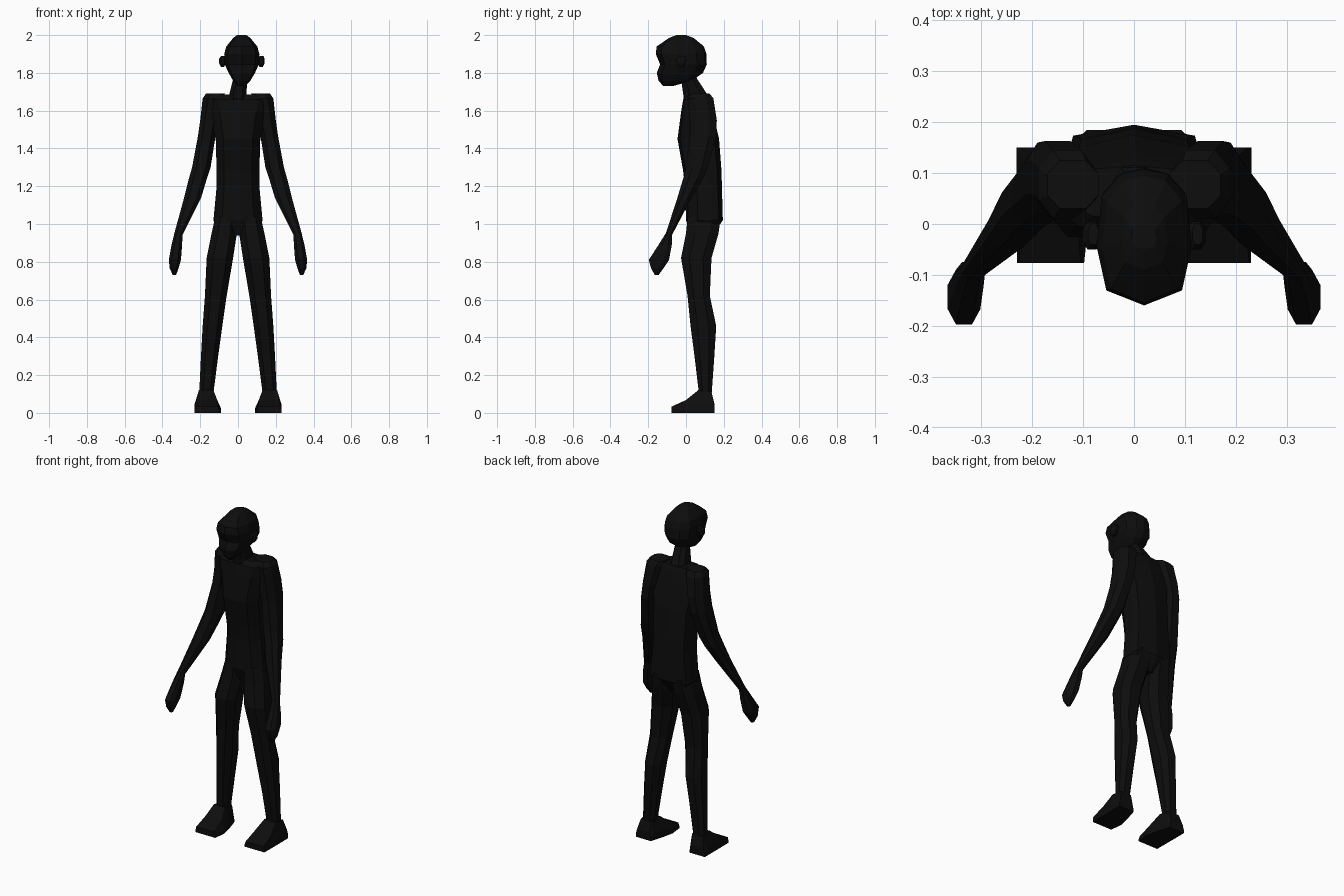
import bpy, bmesh

black = bpy.data.materials.new("near_black")
black.diffuse_color = (0.004, 0.004, 0.004, 1)


def sym(half):
    """Mirror a half section (front centre to back centre) across x."""
    return half + [(-x, y) for x, y in reversed(half) if x > 0]


# Unit cross-sections, scaled into each ring's box
TRUNK = sym([(0, -1), (.65, -.88), (1, -.35), (1, .4), (.92, .78), (0, 1)])
SKULL = sym([(0, -1), (.8, -.78), (1, -.15), (.9, .6), (.5, .92), (0, 1)])
LIMB = sym([(.5, -1), (1, -.45), (1, .45), (.5, 1)])


def build(name, loops, mirror=False):
    """Skin a closed mesh through loops of points."""
    bm = bmesh.new()
    rows = [[bm.verts.new(p) for p in loop] for loop in loops]
    n = len(rows[0])
    for a, b in zip(rows, rows[1:]):
        for i in range(n):
            j = (i + 1) % n
            bm.faces.new((a[i], a[j], b[j], b[i]))
    bm.faces.new(rows[0])
    bm.faces.new(rows[-1])
    bmesh.ops.recalc_face_normals(bm, faces=bm.faces)
    me = bpy.data.meshes.new(name)
    bm.to_mesh(me)
    bm.free()
    me.materials.append(black)
    ob = bpy.data.objects.new(name, me)
    bpy.context.collection.objects.link(ob)
    if mirror:
        ob.modifiers.new("mirror", 'MIRROR')
    return ob


def stack(name, section, rings, mirror=False):
    """Rings are (z, x min, x max, y min, y max)."""
    build(name, [[((x0 + x1) / 2 + u * (x1 - x0) / 2,
                   (y0 + y1) / 2 + v * (y1 - y0) / 2, z) for u, v in section]
                 for z, x0, x1, y0, y1 in rings], mirror)


# Torso: pelvis up to the shoulder line
stack("torso", TRUNK, [
    (.94, -.09, .09, .03, .14),
    (1.02, -.13, .13, .00, .195),
    (1.20, -.113, .113, -.005, .19),
    (1.28, -.113, .113, -.015, .188),
    (1.45, -.118, .118, -.045, .175),
    (1.60, -.15, .15, -.025, .14),
    (1.66, -.16, .16, -.015, .125),
    (1.685, -.13, .13, .01, .115)])

# Neck, leaning forward
stack("neck", LIMB, [
    (1.64, -.055, .055, -.01, .12),
    (1.69, -.045, .045, -.015, .11),
    (1.79, -.02, .05, -.03, .045)])

# Head, slightly off centre
stack("head", SKULL, [
    (1.73, .0, .04, -.12, -.07),
    (1.758, -.025, .065, -.145, .03),
    (1.80, -.05, .09, -.155, .09),
    (1.845, -.07, .11, -.137, .11),
    (1.90, -.073, .113, -.16, .108),
    (1.94, -.062, .102, -.155, .095),
    (1.985, -.025, .065, -.09, .04),
    (2.0, -.005, .045, -.05, .0)])

# Ears
for side, label in ((-1, "right"), (1, "left")):
    a, b = sorted((.02 + side * .085, .02 + side * .12))
    stack(label + "_ear", LIMB, [
        (1.83, a + .01, b - .01, -.04, -.015),
        (1.85, a, b, -.05, .0),
        (1.875, a, b, -.05, .005),
        (1.89, a + .01, b - .005, -.04, .0)])

# Arms with shoulders and forearms
stack("arms", LIMB, [
    (1.69, .07, .17, .03, .125),
    (1.665, .075, .187, .01, .145),
    (1.55, .10, .20, .02, .163),
    (1.46, .12, .213, .02, .16),
    (1.30, .145, .243, .00, .115),
    (1.24, .165, .26, -.015, .09),
    (1.14, .195, .285, -.045, .03),
    (.94, .295, .34, -.11, -.075)], True)

# Hands
stack("hands", LIMB, [
    (.95, .293, .337, -.108, -.075),
    (.89, .296, .352, -.145, -.075),
    (.81, .302, .366, -.197, -.09),
    (.765, .315, .362, -.185, -.12),
    (.73, .328, .345, -.165, -.145)], True)

# Legs from hip to ankle
stack("legs", LIMB, [
    (1.04, .01, .12, .01, .185),
    (.95, .006, .14, .00, .172),
    (.82, .026, .166, -.026, .135),
    (.62, .06, .175, .008, .126),
    (.46, .083, .187, .024, .16),
    (.30, .105, .196, .045, .15),
    (.09, .132, .206, .07, .135)], True)

# Feet: trapezoid slices from toe to heel (y, base x, top x, height)
slices = [(-.077, .098, .23, .105, .226, .033),
          (.0, .09, .231, .11, .22, .068),
          (.065, .105, .231, .13, .207, .12),
          (.135, .125, .231, .135, .207, .11),
          (.15, .13, .231, .14, .222, .05)]
build("feet", [[(b0, y, 0), (b1, y, 0), (b1, y, h * .35), (t1, y, h),
                (t0, y, h), (b0, y, h * .35)]
               for y, b0, b1, t0, t1, h in slices], True)
